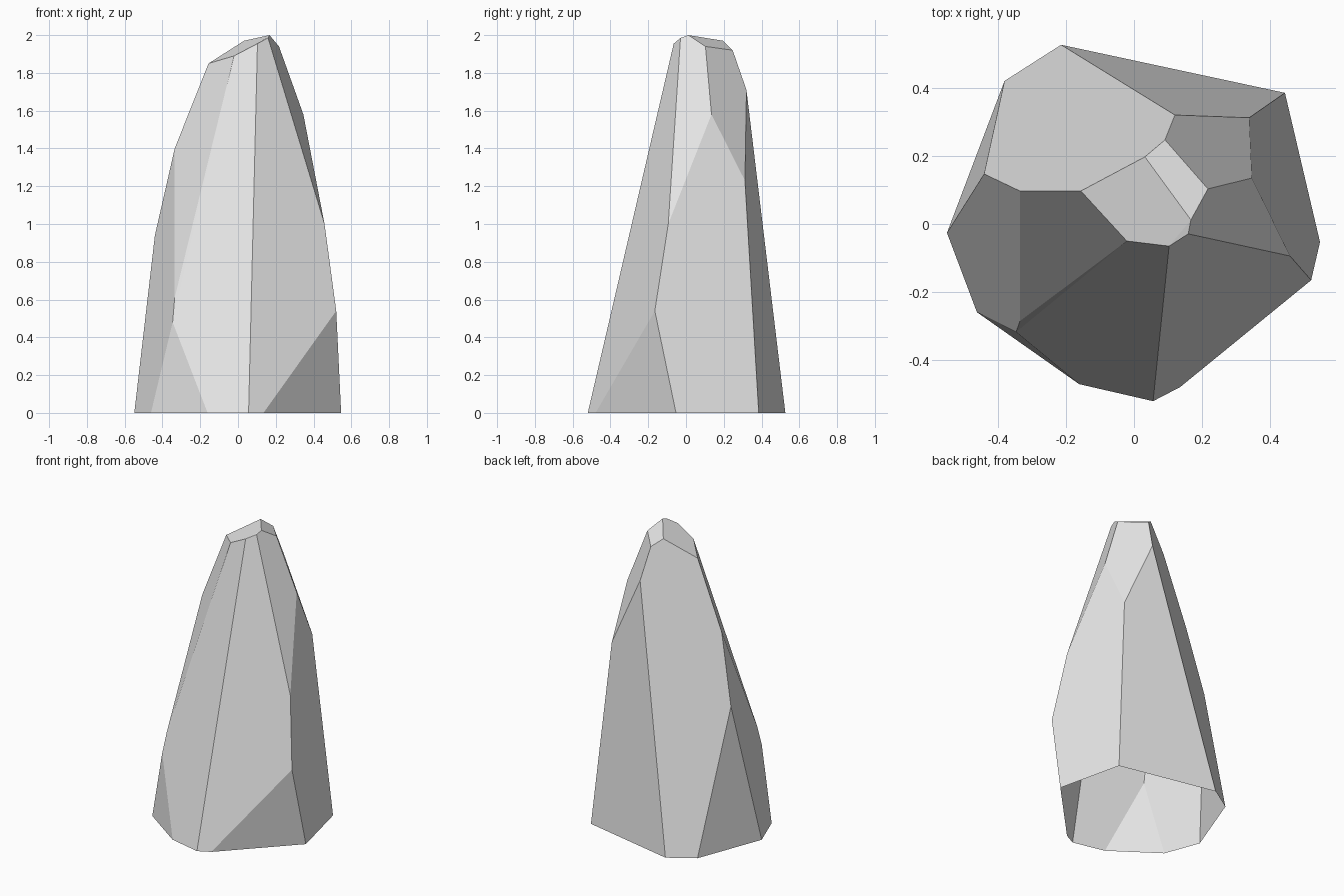
import bpy
import bmesh
from math import radians

default_cube = bpy.data.objects.get("Cube")
if default_cube:
    bpy.data.objects.remove(default_cube, do_unlink=True)


def make_material(name, colour):
    material = bpy.data.materials.new(name)
    material.use_nodes = True
    material.diffuse_color = colour
    shader = next(node for node in material.node_tree.nodes
                  if node.type == "BSDF_PRINCIPLED")
    shader.inputs["Base Color"].default_value = colour
    return material


def chiselled_stone(name, corners, material):
    """Wrap flat facets around the corners, leaving the underside open."""
    bm = bmesh.new()
    for corner in corners:
        bm.verts.new(corner)
    hull = bmesh.ops.convex_hull(bm, input=bm.verts[:])
    loose = [item for item in hull["geom_interior"]
             if isinstance(item, bmesh.types.BMVert)]
    bmesh.ops.delete(bm, geom=loose, context="VERTS")

    # Merge the triangles of each facet, then open the underside
    bmesh.ops.recalc_face_normals(bm, faces=bm.faces[:])
    underside = [face for face in bm.faces
                 if all(vert.co.z == 0 for vert in face.verts)]
    bmesh.ops.delete(bm, geom=underside, context="FACES")
    bmesh.ops.dissolve_limit(bm, angle_limit=radians(3),
                             verts=bm.verts[:], edges=bm.edges[:])

    mesh = bpy.data.meshes.new(name)
    bm.to_mesh(mesh)
    bm.free()
    mesh.materials.append(material)
    mesh.shade_flat()
    stone = bpy.data.objects.new(name, mesh)
    bpy.context.collection.objects.link(stone)
    return stone


# Outline on the ground
footprint = [(x, y, 0) for x, y in (
    (-.214, .526), (-.38, .42), (-.549, -.026), (-.461, -.259), (-.161, -.47),
    (.056, -.52), (.135, -.479), (.546, -.053), (.443, .385))]

# Corners where the side facets meet
flanks = [
    (-.346, -.317, .48), (-.335, -.285, .61), (.52, -.165, .54),
    (-.44, .147, .94), (.458, -.094, 1), (.338, .312, 1.23),
    (-.335, .097, 1.4), (.346, .135, 1.58), (.12, .32, 1.71)]

# Corners of the small sloping cap
cap = [
    (-.156, .097, 1.85), (-.021, -.05, 1.89), (.103, -.065, 1.955),
    (.159, -.029, 1.985), (.167, .012, 2), (.217, .103, 1.94),
    (.091, .247, 1.92), (.032, .197, 1.97)]

stone_grey = make_material("stone grey", (.8, .8, .8, 1))
chiselled_stone("standing_rock", footprint + flanks + cap, stone_grey)
